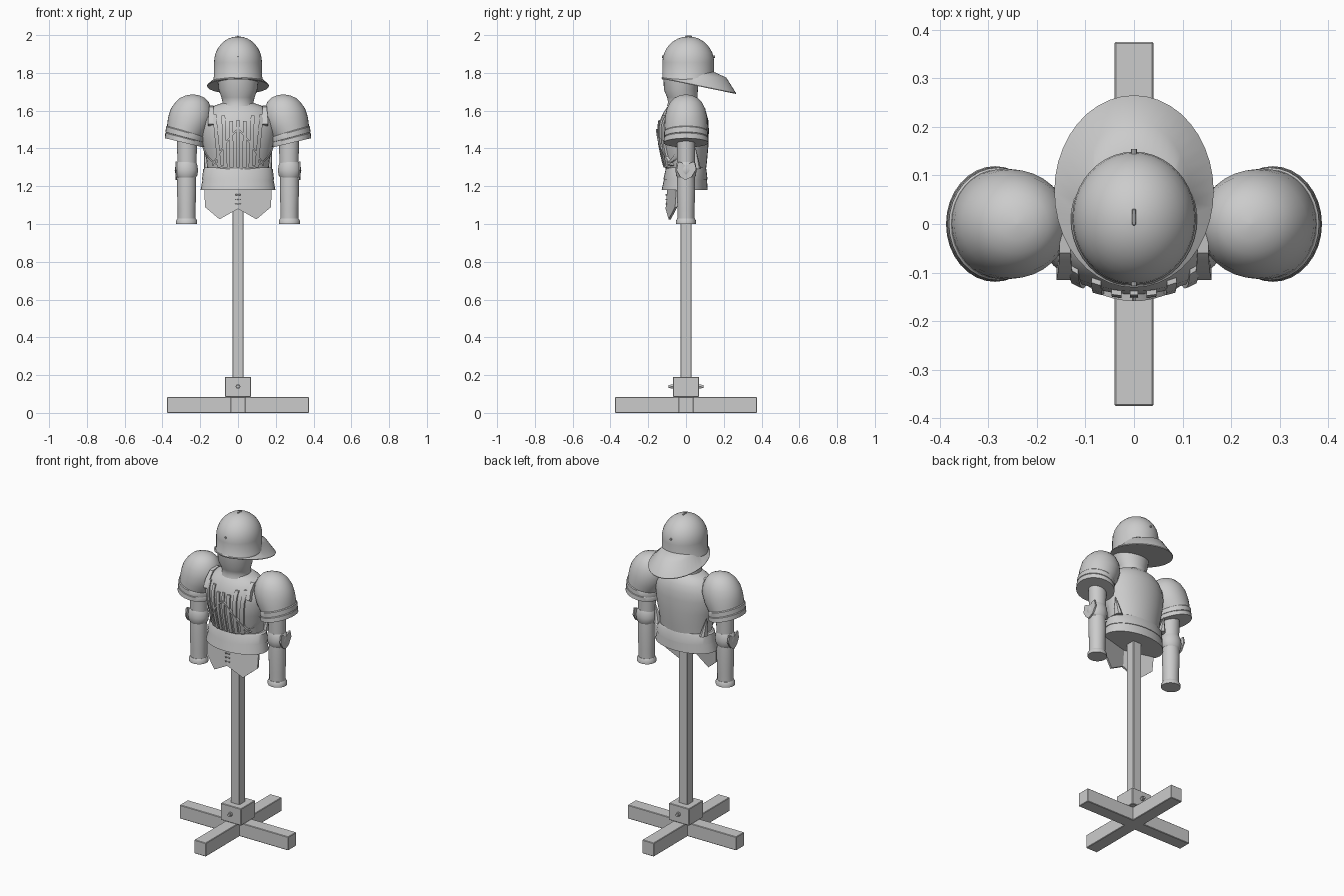
import bpy, bmesh, math

if "Cube" in bpy.data.objects:
    bpy.data.objects.remove(bpy.data.objects["Cube"])

grey = bpy.data.materials.new("plain grey")
grey.diffuse_color = (0.6, 0.6, 0.6, 1)
grey.use_nodes = True
grey.node_tree.nodes["Principled BSDF"].inputs["Base Color"].default_value = grey.diffuse_color


def finish(name, bm, smooth=True):
    bmesh.ops.recalc_face_normals(bm, faces=bm.faces)
    me = bpy.data.meshes.new(name)
    bm.to_mesh(me)
    bm.free()
    me.materials.append(grey)
    ob = bpy.data.objects.new(name, me)
    bpy.context.collection.objects.link(ob)
    if smooth:
        bpy.ops.object.select_all(action='DESELECT')
        bpy.context.view_layer.objects.active = ob
        ob.select_set(True)
        bpy.ops.object.shade_smooth_by_angle(angle=math.radians(35))
    return ob


def skin(name, rings, smooth=True):
    """Bridge equal point rings and cap both ends."""
    bm = bmesh.new()
    vs = [[bm.verts.new(p) for p in r] for r in rings]
    n = len(vs[0])
    for a, b in zip(vs, vs[1:]):
        for i in range(n):
            j = (i + 1) % n
            bm.faces.new((a[i], a[j], b[j], b[i]))
    bm.faces.new(vs[0])
    bm.faces.new(vs[-1])
    return finish(name, bm, smooth)


def loft(name, rows, n=32, mirror=1):
    """Rows: z, centre x, centre y, radius x, radius y, slope in x, slope in y."""
    rings = []
    for z, cx, cy, rx, ry, *tilt in rows:
        tx, ty = tilt or (0, 0)
        ring = []
        for i in range(n):
            a = 2 * math.pi * i / n
            dx, dy = rx * math.cos(a), ry * math.sin(a)
            ring.append((mirror * (cx + dx), cy + dy, z + tx * dx + ty * dy))
        rings.append(ring)
    return skin(name, rings)


def box(name, size, pos, bevel=0.003):
    bm = bmesh.new()
    bmesh.ops.create_cube(bm, size=1)
    for v in bm.verts:
        v.co = [c * s + p for c, s, p in zip(v.co, size, pos)]
    bmesh.ops.bevel(bm, geom=bm.edges[:], offset=bevel, segments=1, affect='EDGES')
    return finish(name, bm, False)


def plate(name, outline, thick):
    """Solid from an outline of 3D points, thickened along the thick vector."""
    back = [tuple(a + b for a, b in zip(p, thick)) for p in outline]
    return skin(name, [outline, back], False)


# Cross foot, socket, bolt and post
box("foot_beam_x", (0.75, 0.08, 0.085), (0, 0, 0.0425))
box("foot_beam_y", (0.08, 0.75, 0.085), (0, 0, 0.0425))
box("post_socket", (0.14, 0.14, 0.105), (0, 0, 0.1375))
box("post", (0.06, 0.06, 1.06), (0, 0, 0.71))


def disc_y(name, r, y0, y1, z, n=12):
    pts = [(r * math.cos(2 * math.pi * i / n), r * math.sin(2 * math.pi * i / n)) for i in range(n)]
    return skin(name, [[(a, y, z + b) for a, b in pts] for y in (y0, y1)])


disc_y("bolt", 0.008, -0.092, 0.092, 0.14)
disc_y("bolt_nut_front", 0.013, -0.083, -0.068, 0.14, 6)
disc_y("bolt_nut_back", 0.013, 0.068, 0.083, 0.14, 6)

# Breastplate and collar
torso = [(1.28, 0, 0, .162, .105), (1.34, 0, -.005, .167, .117), (1.42, 0, -.01, .187, .129),
         (1.50, 0, -.012, .199, .133), (1.55, 0, -.01, .192, .128), (1.59, 0, -.006, .168, .113),
         (1.615, 0, -.005, .145, .098), (1.628, 0, -.005, .12, .085), (1.64, 0, -.01, .085, .08)]
loft("torso", torso)

# Wide waist belt in two bands
loft("belt", [(1.18, 0, -.007, .198, .122), (1.235, 0, -.003, .188, .114), (1.236, 0, -.003, .191, .117),
              (1.29, 0, 0, .184, .108), (1.298, 0, 0, .175, .104)])

# Neck guard
loft("neck_guard", [(1.625, 0, -.015, .088, .085), (1.645, 0, -.015, .082, .08), (1.67, 0, -.02, .088, .08),
                    (1.71, 0, -.027, .102, .09), (1.79, 0, -.025, .110, .095)])

# Helmet bowl, flared neck brim, crest and stud
bowl = [(1.765, 0, .01, .130, .138), (1.775, 0, .01, .130, .138), (1.78, 0, .011, .127, .136)]
for k in range(0, 9):
    a = math.radians(k * 11)
    bowl.append((1.855 + .138 * math.sin(a), 0, .012, .127 * math.cos(a), .137 * math.cos(a)))
loft("helmet_bowl", bowl, 40)
loft("helmet_brim", [(1.729, 0, .067, .163, .197, 0, -.205), (1.733, 0, .067, .164, .198, 0, -.205),
                     (1.778, 0, .045, .118, .168, 0, -.015), (1.806, 0, .012, .11, .134)], 40)
box("helmet_crest", (.008, .034, .012), (0, .014, 1.992), .002)
disc_y("helmet_stud_front", .006, -.128, -.112, 1.885, 8)
disc_y("helmet_stud_back", .006, .135, .154, 1.885, 8)


def chest_y(x, z):
    """Front surface of the torso."""
    for a, b in zip(torso, torso[1:]):
        if a[0] <= z <= b[0]:
            t = (z - a[0]) / (b[0] - a[0])
            cy, rx, ry = (a[i] + t * (b[i] - a[i]) for i in (2, 3, 4))
            return cy - ry * math.sqrt(max(0.02, 1 - (x / rx) ** 2))
    return -0.1


def strip(name, path, width, height):
    """Flat strip laid on the chest along x, z points."""
    rings = []
    for i, (x, z) in enumerate(path):
        x0, z0 = path[max(i - 1, 0)]
        x1, z1 = path[min(i + 1, len(path) - 1)]
        d = math.hypot(x1 - x0, z1 - z0)
        px, pz = (z1 - z0) / d * width / 2, -(x1 - x0) / d * width / 2
        l, r = (x - px, z - pz), (x + px, z + pz)
        rings.append([(p[0], chest_y(*p) - o, p[1]) for p, o in
                      ((l, -.01), (l, height), (r, height), (r, -.01))])
    return skin(name, rings)


def steps(x0, x1, z0, z1, n=8):
    return [(x0 + (x1 - x0) * i / n, z0 + (z1 - z0) * i / n) for i in range(n + 1)]


strip("centre_rib", steps(0, 0, 1.30, 1.55), .016, .008)
for s, side in ((-1, "left"), (1, "right")):
    # Ribs and cords on the breastplate
    for k, (xb, xt, top) in enumerate(((.034, .036, 1.545), (.066, .078, 1.575), (.098, .125, 1.58))):
        strip(f"rib_{k}_{side}", steps(s * xb, s * xt, 1.30, top), .02, .01)
    arch = [(s * .135 * t / 10, 1.50 - .19 * (t / 10) ** 1.3) for t in range(11)]
    strip(f"arch_cord_{side}", arch, .009, .014)
    side_arc = [(s * (.04 + .145 * math.sin(t * .157)), 1.30 + .13 * (1 - math.cos(t * .157))) for t in range(1, 10)]
    strip(f"side_cord_{side}", side_arc, .01, .01)

    # Shoulder strap
    skin(f"shoulder_strap_{side}", [[(s * (.142 + w), y, z), (s * (.142 - w), y, z),
         (s * (.142 - w), y + .02, z - .012), (s * (.142 + w), y + .02, z - .012)]
         for y, z, w in ((-.115, 1.53, .018), (-.098, 1.58, .014), (-.06, 1.62, .011), (0, 1.628, .011))])

    # Side dart at the waist
    loft(f"side_dart_{side}", [(1.29, .158, .05, .022, .03), (1.33, .165, .05, .016, .02),
                               (1.40, .178, .05, .002, .002)], 8, s)

    # Hanging hip plate with a pointed lower edge
    outline = [(s * x, y, z) for x, y, z in ((0, -.098, 1.195), (.178, -.05, 1.195), (.175, -.058, 1.09),
                                            (.098, -.092, 1.025), (0, -.108, 1.08))]
    plate(f"hip_plate_{side}", outline, (0, .012, 0))
    for z in (1.105, 1.13, 1.155):
        box(f"hip_lace_{side}", (.012, .008, .006), (s * .009, -.104, z), .001)

    # Shoulder guard with a flared double band
    loft(f"shoulder_guard_{side}", [
        (1.686, .24, 0, .004, .004), (1.681, .24, 0, .035, .033), (1.668, .241, 0, .065, .061),
        (1.645, .243, 0, .088, .084), (1.61, .247, 0, .109, .102), (1.565, .252, 0, .118, .112),
        (1.52, .264, 0, .110, .114, .14, 0), (1.485, .279, 0, .097, .112, .28, 0)], 32, s)
    loft(f"shoulder_band_{side}", [
        (1.492, .279, 0, .097, .112, .28, 0), (1.487, .280, 0, .101, .116, .28, 0),
        (1.46, .283, 0, .101, .116, .27, 0), (1.459, .283, 0, .098, .113, .27, 0),
        (1.455, .284, 0, .101, .117, .26, 0), (1.43, .286, 0, .101, .119, .24, 0)], 32, s)

    # Arm, elbow cuff, forearm and wrist cuff
    loft(f"upper_arm_{side}", [(1.30, .27, 0, .050, .046), (1.48, .27, 0, .054, .050)], 24, s)
    loft(f"elbow_cuff_{side}", [(1.245, .273, 0, .048, .046), (1.256, .273, 0, .057, .052),
                                (1.285, .273, 0, .062, .056), (1.315, .273, 0, .057, .052),
                                (1.328, .272, 0, .050, .047)], 24, s)
    loft(f"forearm_{side}", [(1.005, .272, 0, .047, .044), (1.08, .272, 0, .047, .045),
                             (1.18, .272, 0, .051, .049), (1.26, .272, 0, .049, .046)], 24, s)
    loft(f"wrist_cuff_{side}", [(1.0, .272, 0, .056, .053), (1.018, .272, 0, .056, .053),
                                (1.03, .272, 0, .048, .046)], 24, s)

    # Heart-shaped elbow wing
    heart = [(0, 1.307), (.025, 1.325), (.045, 1.33), (.054, 1.29), (.03, 1.25), (-.004, 1.232),
             (-.03, 1.25), (-.05, 1.285), (-.042, 1.33), (-.022, 1.325)]
    plate(f"elbow_wing_{side}", [(s * .322, y, z) for y, z in heart], (s * .009, 0, 0))
